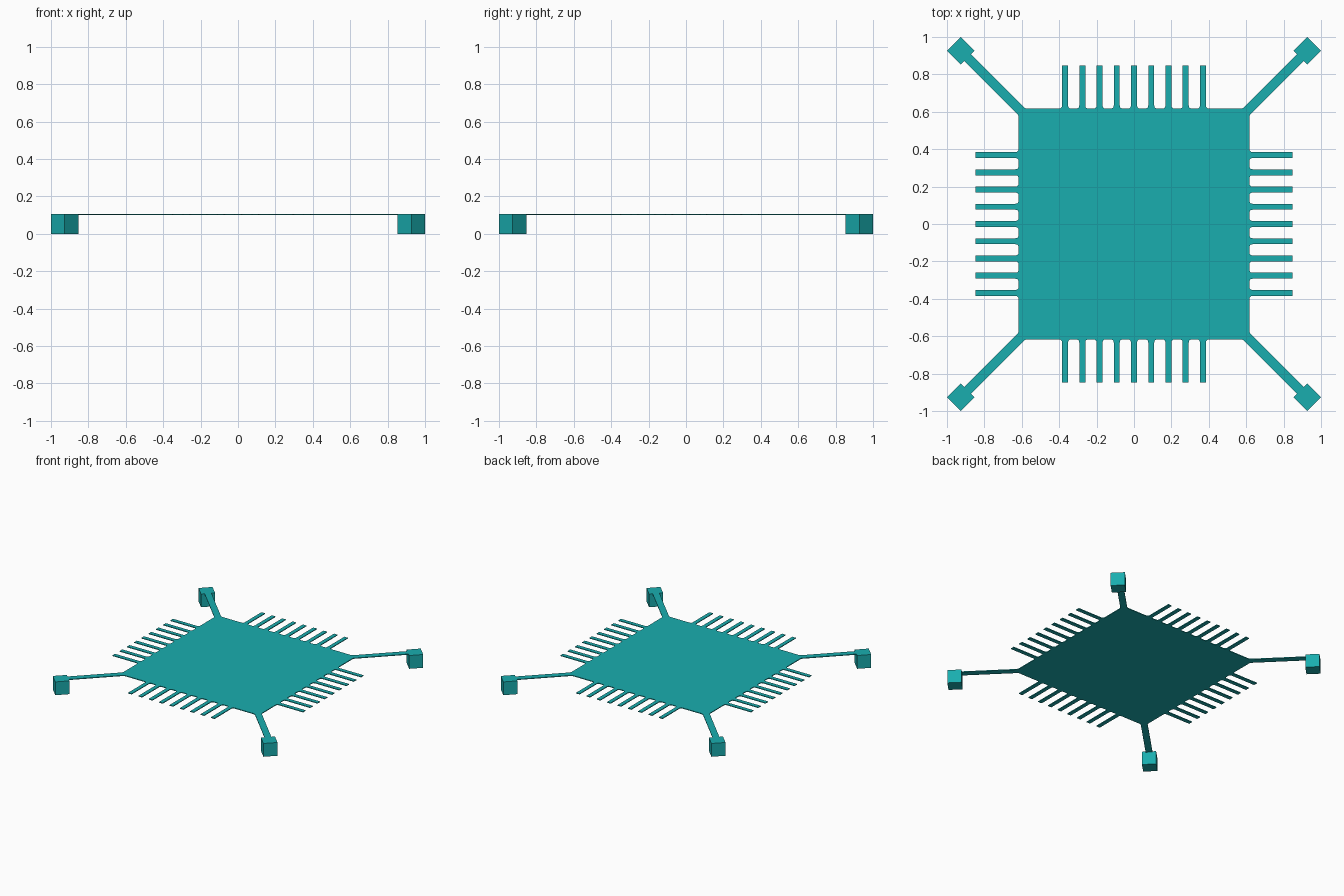
import bpy, bmesh
from math import pi, sqrt
from mathutils import Vector, Matrix

if "Cube" in bpy.data.objects:
    bpy.data.objects.remove(bpy.data.objects["Cube"])

TOP, THICK = 0.107, 0.006        # top height, sheet thickness
HALF = 0.617                     # half width of the plate
TIP = 0.848                      # finger tip distance from centre
PITCH, FINGER = 0.0922, 0.032    # finger spacing and width
ARM = 0.05                       # arm width
ANCHOR, CENTRE = 0.104, 0.9265   # anchor side, anchor x/y

mat = bpy.data.materials.new("teal")
mat.diffuse_color = (0.01, 0.42, 0.43, 1)
mat.use_nodes = True
mat.node_tree.nodes["Principled BSDF"].inputs["Base Color"].default_value = mat.diffuse_color


def fillet(prev, p, nxt, r, steps=5):
    """Round corner p, trimming r from both edges."""
    a = p + (prev - p).normalized() * r
    b = p + (nxt - p).normalized() * r
    ts = [i / steps for i in range(steps + 1)]
    return [a * (1 - t) ** 2 + p * 2 * t * (1 - t) + b * t * t for t in ts]


def prism(name, pts, z0, z1):
    """Extrude a flat outline from z0 to z1."""
    bm = bmesh.new()
    face = bm.faces.new([bm.verts.new((p.x, p.y, z0)) for p in pts])
    ext = bmesh.ops.extrude_face_region(bm, geom=[face])
    verts = [v for v in ext["geom"] if isinstance(v, bmesh.types.BMVert)]
    bmesh.ops.translate(bm, verts=verts, vec=(0, 0, z1 - z0))
    bmesh.ops.recalc_face_normals(bm, faces=bm.faces)
    bmesh.ops.triangulate(bm, faces=[f for f in bm.faces if len(f.verts) > 4])
    me = bpy.data.meshes.new(name)
    bm.to_mesh(me)
    bm.free()
    me.materials.append(mat)
    ob = bpy.data.objects.new(name, me)
    bpy.context.collection.objects.link(ob)
    return ob


# One side of the outline: arm edge, nine fingers, next arm edge (x, y, radius)
d = CENTRE - ANCHOR / 2 / sqrt(2)
h = ARM / 2 / sqrt(2)
corner = HALF - ARM / sqrt(2)
side = [(d + h, h - d, 0), (HALF, -corner, 0.012)]
for i in range(-4, 5):
    lo, hi = i * PITCH - FINGER / 2, i * PITCH + FINGER / 2
    side += [(HALF, lo, 0.018), (TIP, lo, 0), (TIP, hi, 0), (HALF, hi, 0.018)]
side += [(HALF, corner, 0.012), (d + h, d - h, 0)]

# Repeat the side four times and round the inner corners
outline = []
for k in range(4):
    rot = Matrix.Rotation(k * pi / 2, 2)
    outline += [(rot @ Vector((x, y)), r) for x, y, r in side]
pts = []
for i, (p, r) in enumerate(outline):
    if r:
        pts += fillet(outline[i - 1][0], p, outline[(i + 1) % len(outline)][0], r)
    else:
        pts.append(p)
prism("comb_plate", pts, TOP - THICK, TOP)

# Anchor blocks, turned 45 degrees at the arm ends
q = ANCHOR / sqrt(2)
for sx, sy, where in ((1, 1, "back_right"), (-1, 1, "back_left"),
                      (-1, -1, "front_left"), (1, -1, "front_right")):
    c = Vector((sx * CENTRE, sy * CENTRE))
    diamond = [c + Vector(v) * q for v in ((1, 0), (0, 1), (-1, 0), (0, -1))]
    prism("anchor_" + where, diamond, 0, TOP)
